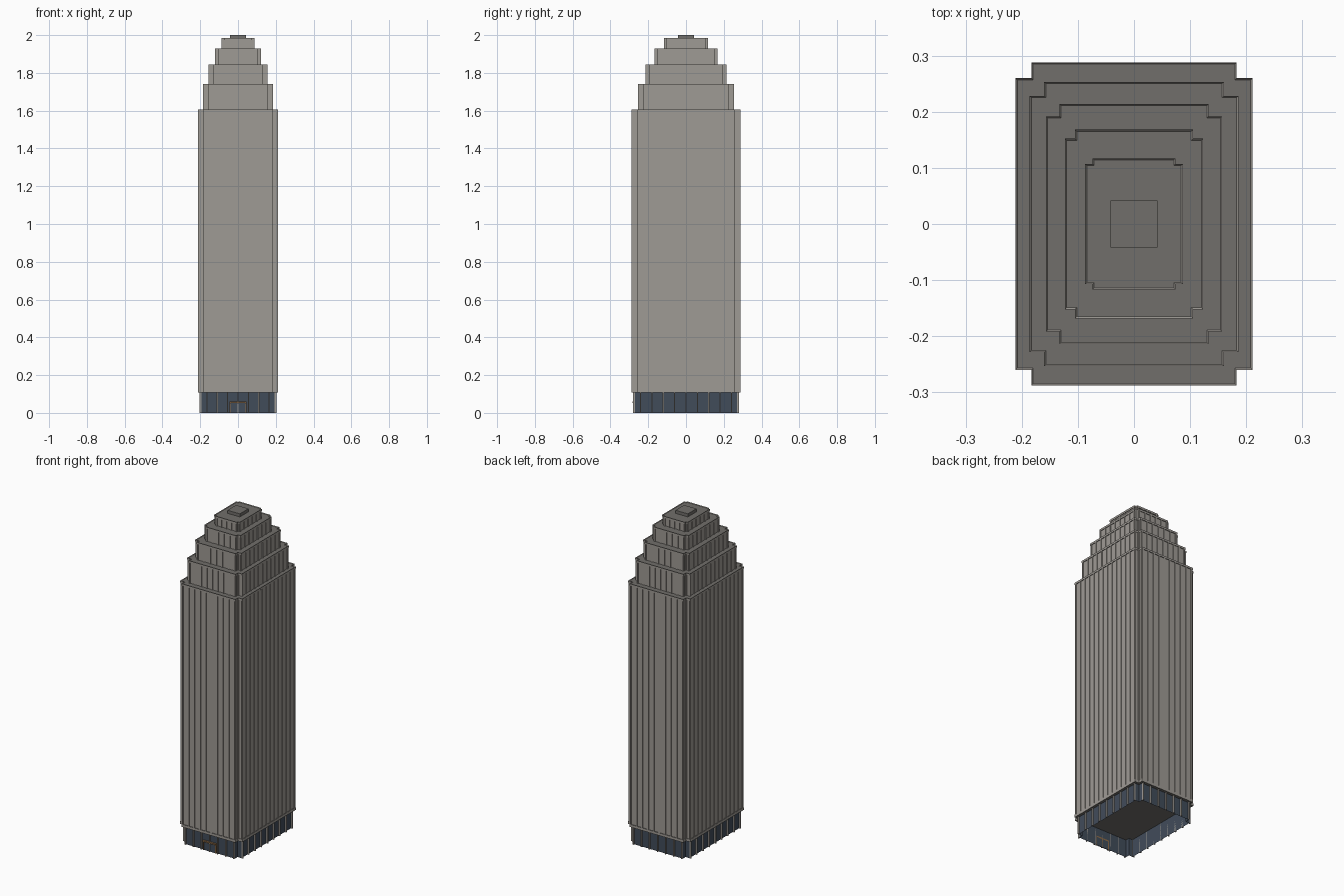
import bpy
import bmesh
from mathutils import Vector

if "Cube" in bpy.data.objects:
    bpy.data.objects.remove(bpy.data.objects["Cube"])


def material(name, rgb):
    m = bpy.data.materials.new(name)
    m.use_nodes = True
    m.diffuse_color = (*rgb, 1)
    m.node_tree.nodes["Principled BSDF"].inputs["Base Color"].default_value = (*rgb, 1)
    return m


STONE = material("warm grey stone", (0.345, 0.325, 0.298))
ROOF = material("dark grey roof", (0.165, 0.158, 0.145))
GLASS = material("blue grey glass", (0.053, 0.072, 0.102))
BRONZE = material("bronze", (0.27, 0.15, 0.065))


def finish(name, bm, *mats):
    me = bpy.data.meshes.new(name)
    bm.to_mesh(me)
    bm.free()
    for m in mats:
        me.materials.append(m)
    ob = bpy.data.objects.new(name, me)
    bpy.context.collection.objects.link(ob)
    return ob


def outline(hx, hy, nx, ny):
    """Counter-clockwise rectangle with a square notch in each corner."""
    q = [(hx, ny), (nx, ny), (nx, hy)]
    pts = q + [(-x, y) for x, y in reversed(q)]
    return [Vector((x, y, 0)) for x, y in pts + [(-x, -y) for x, y in pts]]


def add_box(bm, centre, along, out, width, depth, z0, z1):
    a, o = along * width / 2, out * depth / 2
    corners = [centre - a - o, centre + a - o, centre + a + o, centre - a + o]
    low = [bm.verts.new((p.x, p.y, z0)) for p in corners]
    top = [bm.verts.new((p.x, p.y, z1)) for p in corners]
    bm.faces.new(low)
    bm.faces.new(top)
    for i in range(4):
        j = (i + 1) % 4
        bm.faces.new((low[i], low[j], top[j], top[i]))


def ribs(name, pts, spacing, width, depth, z0, z1, shortest=0.0):
    """Vertical ribs at the bay edges of each side longer than shortest."""
    bm = bmesh.new()
    for i, p in enumerate(pts):
        d = pts[(i + 1) % len(pts)] - p
        if d.length < shortest:
            continue
        along = d.normalized()
        out = Vector((along.y, -along.x, 0))
        bays = max(1, round(d.length / spacing))
        inner = d.length - width
        for k in range(bays + 1):
            c = p + along * (width / 2 + inner * k / bays) + out * depth / 2
            add_box(bm, c, along, out, width, depth, z0, z1)
    bmesh.ops.recalc_face_normals(bm, faces=bm.faces[:])
    return finish(name, bm, STONE)


def prism(name, pts, z0, z1, rim=0.0, drop=0.0):
    """Stone block; with a rim it gets a thin parapet around a sunken roof."""
    bm = bmesh.new()
    base = bm.faces.new([bm.verts.new((p.x, p.y, z0)) for p in pts])
    top = bmesh.ops.extrude_face_region(bm, geom=[base])["geom"]
    bmesh.ops.translate(bm, vec=(0, 0, z1 - z0),
                        verts=[v for v in top if isinstance(v, bmesh.types.BMVert)])
    bmesh.ops.recalc_face_normals(bm, faces=bm.faces[:])
    roof = max(bm.faces, key=lambda f: f.calc_center_median().z)
    if rim:
        bmesh.ops.inset_region(bm, faces=[roof], thickness=rim, use_even_offset=True)
        bmesh.ops.translate(bm, vec=(0, 0, -drop), verts=roof.verts[:])
    for f in bm.faces:
        f.material_index = 1 if f.normal.z < -0.9 else 0
    roof.material_index = 1
    return finish(name, bm, STONE, ROOF)


def block(name, x0, x1, y0, y1, z0, z1, mat):
    bm = bmesh.new()
    add_box(bm, Vector(((x0 + x1) / 2, (y0 + y1) / 2, 0)), Vector((1, 0, 0)),
            Vector((0, 1, 0)), x1 - x0, y1 - y0, z0, z1)
    bmesh.ops.recalc_face_normals(bm, faces=bm.faces[:])
    return finish(name, bm, mat)


# Stepped tower: half sizes, notch corner, bottom and top of each tier
TIERS = [
    ("shaft", 0.211, 0.288, 0.183, 0.260, 0.11, 1.605),
    ("first_setback", 0.186, 0.253, 0.160, 0.228, 1.59, 1.74),
    ("second_setback", 0.157, 0.214, 0.133, 0.192, 1.73, 1.845),
    ("third_setback", 0.123, 0.168, 0.105, 0.152, 1.835, 1.93),
    ("crown", 0.087, 0.117, 0.074, 0.107, 1.92, 1.985),
]
DEPTH = 0.004
BAND = 0.012
for name, hx, hy, nx, ny, z0, z1 in TIERS:
    edge = outline(hx, hy, nx, ny)
    wall = outline(hx - DEPTH, hy - DEPTH, nx - DEPTH, ny - DEPTH)
    prism(name, wall, z0, z1 - BAND)
    ribs(name + "_ribs", wall, 0.04, 0.008, DEPTH, z0, z1 - BAND)
    prism(name + "_cornice", edge, z1 - BAND, z1, rim=0.003, drop=0.004)
prism("shaft_base_band", outline(*TIERS[0][1:5]), 0.109, 0.125)
block("roof_cap", -0.042, 0.042, -0.042, 0.042, 1.97, 2.0, ROOF)

# Recessed glass lobby, open underneath
lobby = outline(0.194, 0.270, 0.168, 0.244)
bm = bmesh.new()
low = [bm.verts.new((p.x, p.y, 0)) for p in lobby]
top = [bm.verts.new((p.x, p.y, 0.11)) for p in lobby]
for i in range(len(lobby)):
    j = (i + 1) % len(lobby)
    bm.faces.new((low[i], low[j], top[j], top[i]))
finish("lobby_glass", bm, GLASS)
ribs("lobby_piers", lobby, 0.06, 0.006, 0.010, 0, 0.11, shortest=0.1)

# Front entrance
block("entrance_doors", -0.04, 0.04, -0.274, -0.270, 0, 0.05, GLASS)
block("entrance_lintel", -0.045, 0.045, -0.282, -0.270, 0.052, 0.06, BRONZE)
for i, x in enumerate((-0.042, 0, 0.042)):
    block(f"entrance_post_{i + 1}", x - 0.003, x + 0.003, -0.278, -0.270, 0, 0.052, BRONZE)
